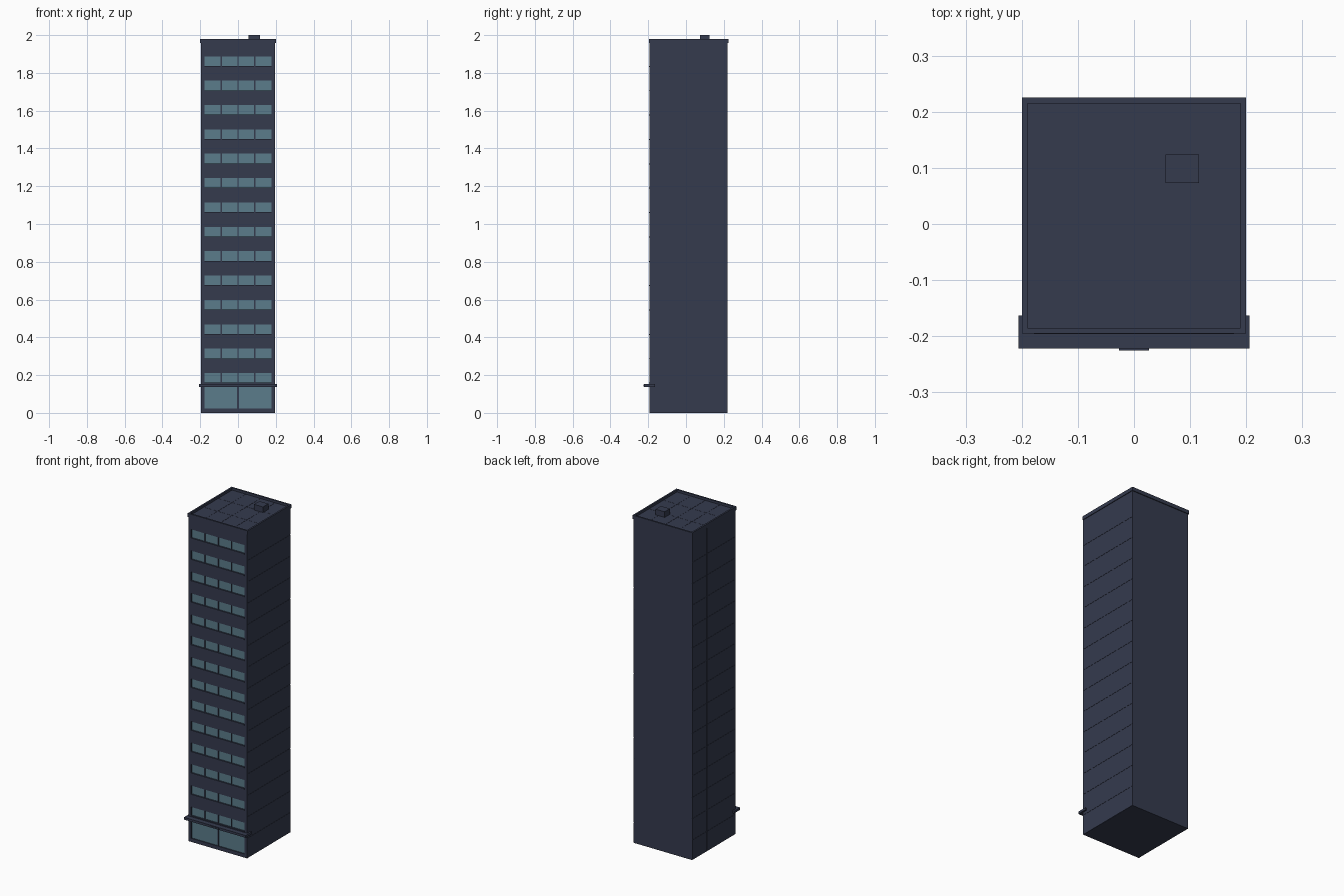
import bpy
import bmesh

if "Cube" in bpy.data.objects:
    bpy.data.objects.remove(bpy.data.objects["Cube"])


def material(name, rgb):
    mat = bpy.data.materials.new(name)
    mat.use_nodes = True
    mat.diffuse_color = (*rgb, 1)
    bsdf = next(n for n in mat.node_tree.nodes if n.type == "BSDF_PRINCIPLED")
    bsdf.inputs["Base Color"].default_value = (*rgb, 1)
    return mat


WALL = material("slate_blue", (0.035, 0.043, 0.076))
GLASS = material("grey_teal_glass", (0.105, 0.202, 0.258))


def boxes(name, mat, spans):
    """One object made of boxes, each given as (x0, x1, y0, y1, z0, z1)."""
    bm = bmesh.new()
    for x0, x1, y0, y1, z0, z1 in spans:
        verts = bmesh.ops.create_cube(bm, size=1)["verts"]
        for v in verts:
            v.co.x = x1 if v.co.x > 0 else x0
            v.co.y = y1 if v.co.y > 0 else y0
            v.co.z = z1 if v.co.z > 0 else z0
    mesh = bpy.data.meshes.new(name)
    bm.to_mesh(mesh)
    bm.free()
    mesh.materials.append(mat)
    obj = bpy.data.objects.new(name, mesh)
    bpy.context.collection.objects.link(obj)
    return obj


STOREYS = 14
PITCH = 0.129
SILL = 0.16          # lowest window sill
WIN_H = 0.051
HALF = 0.196         # half the width of the tower
FRONT, BACK = -0.193, 0.22
GLASS_Y = FRONT + 0.006
ROOF = 1.966
TOP = 1.98
SEAM = 0.0006
sills = [SILL + i * PITCH for i in range(STOREYS)]

# Main block
boxes("tower_core", WALL, [(-HALF + 0.002, HALF - 0.002, GLASS_Y + 0.002, BACK, 0, ROOF - 0.002)])

# Side cladding, three bays deep, one panel per storey
levels = [0] + [s - 0.039 for s in sills] + [ROOF]
bay = (BACK - FRONT) / 3
panels = []
for side in (-1, 1):
    xs = sorted((side * (HALF - 0.002), side * HALF))
    for low, high in zip(levels, levels[1:]):
        for b in range(3):
            panels.append((*xs, FRONT + b * bay + SEAM, FRONT + (b + 1) * bay - SEAM,
                           low + SEAM, high - SEAM))
boxes("side_panels", WALL, panels)

# Roof deck slabs
deck = []
for i in range(4):
    for j in range(3):
        x, y = -HALF + i * HALF / 2, FRONT + j * bay
        deck.append((x + SEAM, x + HALF / 2 - SEAM, y + SEAM, y + bay - SEAM, ROOF - 0.002, ROOF))
boxes("roof_deck", WALL, deck)

# Front frame: corner piers, spandrels between the window rows, mullions
EDGE = 0.178
frame = [(-HALF, -EDGE, FRONT, GLASS_Y + 0.003, 0, ROOF),
         (EDGE, HALF, FRONT, GLASS_Y + 0.003, 0, ROOF)]
tops = [0.137] + [s + WIN_H for s in sills]
for low, high in zip(tops, sills + [ROOF]):
    frame.append((-EDGE, EDGE, FRONT, GLASS_Y + 0.003, low, high))
frame.append((-EDGE, EDGE, FRONT, GLASS_Y + 0.003, 0, 0.022))
for s in sills:
    for x in (-EDGE / 2, 0, EDGE / 2):
        frame.append((x - 0.003, x + 0.003, FRONT + 0.001, GLASS_Y + 0.003, s, s + WIN_H))
frame.append((-0.004, 0.004, FRONT + 0.001, GLASS_Y + 0.003, 0.022, 0.137))
boxes("front_frame", WALL, frame)
boxes("window_sills", WALL, [(-EDGE, EDGE, FRONT - 0.003, FRONT, s - 0.005, s) for s in sills])

# Glazing
boxes("windows", GLASS, [(-EDGE, EDGE, GLASS_Y, GLASS_Y + 0.003, s, s + WIN_H) for s in sills])
boxes("lobby_windows", GLASS, [(-EDGE, EDGE, GLASS_Y, GLASS_Y + 0.003, 0.022, 0.137)])

# Entrance canopy wrapping the front corners
boxes("entrance_canopy", WALL, [(-0.206, 0.206, -0.222, -0.163, 0.138, 0.152)])
boxes("canopy_plate", WALL, [(-0.027, 0.027, -0.225, -0.222, 0.141, 0.149)])

# Parapet ring
W, D0, D1, T, LOW = 0.2, -0.195, 0.225, 0.01, 1.958
boxes("parapet", WALL, [
    (-W, W, D0, D0 + T, LOW, TOP),
    (-W, W, D1 - T, D1, LOW, TOP),
    (-W, -W + T, D0 + T, D1 - T, LOW, TOP),
    (W - T, W, D0 + T, D1 - T, LOW, TOP)])

# Rooftop plant box
boxes("roof_vent", WALL, [(0.056, 0.116, 0.073, 0.124, ROOF, 2.0)])
